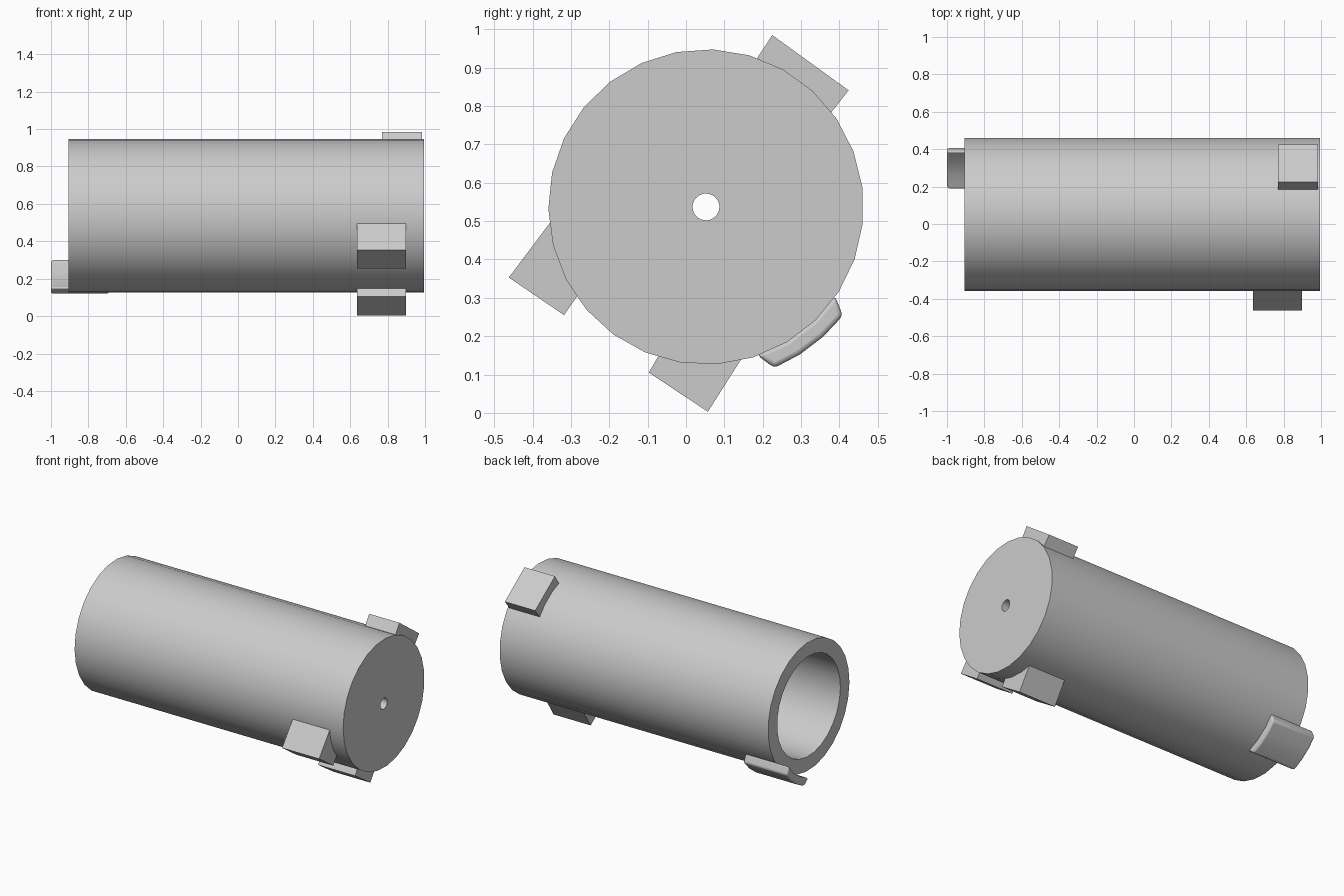
import bpy, bmesh, math

cube = bpy.data.objects.get("Cube")
if cube:
    bpy.data.objects.remove(cube, do_unlink=True)

grey = bpy.data.materials.new("light_grey")
grey.use_nodes = True
colour = (0.6, 0.6, 0.6, 1)
grey.diffuse_color = colour
grey.node_tree.nodes["Principled BSDF"].inputs["Base Color"].default_value = colour

CY, CZ, RADIUS = 0.052, 0.537, 0.411
SIDES, PHASE = 27, math.radians(7.4)


def polar(r, a):
    return CY + r * math.cos(a), CZ + r * math.sin(a)


def finish(bm, name):
    bmesh.ops.recalc_face_normals(bm, faces=bm.faces)
    mesh = bpy.data.meshes.new(name)
    bm.to_mesh(mesh)
    bm.free()
    mesh.materials.append(grey)
    obj = bpy.data.objects.new(name, mesh)
    bpy.context.collection.objects.link(obj)
    return obj


def smooth(obj, angle=30):
    bpy.ops.object.select_all(action="DESELECT")
    obj.select_set(True)
    bpy.context.view_layer.objects.active = obj
    bpy.ops.object.shade_smooth_by_angle(angle=math.radians(angle))


def extrude(name, section, x0, x1):
    """Prism along x from a (y, z) section."""
    bm = bmesh.new()
    a, b = [[bm.verts.new((x, y, z)) for y, z in section] for x in (x0, x1)]
    bm.faces.new(a)
    bm.faces.new(b)
    for i in range(len(a)):
        j = (i + 1) % len(a)
        bm.faces.new((a[i], a[j], b[j], b[i]))
    return finish(bm, name)


def arc(r, a0, a1, steps):
    return [polar(r, a0 + (a1 - a0) * i / steps) for i in range(steps + 1)]


# Hollow body: open at one end, closed at the other with a small centre hole
profile = [(-0.905, RADIUS), (0.995, RADIUS), (0.995, 0.035),
           (0.905, 0.035), (0.905, 0.32), (-0.905, 0.32)]
bm = bmesh.new()
rings = []
for x, r in profile:
    points = [polar(r, PHASE + math.tau * i / SIDES) for i in range(SIDES)]
    rings.append([bm.verts.new((x, y, z)) for y, z in points])
for k, ring in enumerate(rings):
    following = rings[(k + 1) % len(rings)]
    for i in range(SIDES):
        j = (i + 1) % SIDES
        bm.faces.new((ring[i], ring[j], following[j], following[i]))
smooth(finish(bm, "tube_body"))


# Square lugs whose inner side follows the body
def lug(name, outer, contact, x0, x1):
    a0, a1 = [math.atan2(z - CZ, y - CY) for y, z in contact]
    if abs(a1 - a0) > math.pi:
        a1 -= math.copysign(math.tau, a1 - a0)
    extrude(name, outer + arc(0.402, a1, a0, 6), x0, x1)


lug("upper_lug", [(0.225, 0.985), (0.424, 0.841)],
    [(0.184, 0.927), (0.384, 0.785)], 0.77, 0.985)
lug("front_lug", [(-0.462, 0.353), (-0.318, 0.255)],
    [(-0.36, 0.503), (-0.28, 0.31)], 0.635, 0.897)
lug("lower_lug", [(-0.097, 0.105), (0.057, 0.003)],
    [(-0.07, 0.15), (0.15, 0.14)], 0.635, 0.897)

# Curved latch tab reaching past the open end
start, end = math.radians(-71), math.radians(-34.5)
inset = math.radians(4)
section = arc(0.408, start, end, 3) + arc(0.456, end - inset, start + inset, 3)
tab = extrude("latch_tab", section, -1.0, -0.69)
bevel = tab.modifiers.new("soft_edges", "BEVEL")
bevel.width = 0.012
bevel.segments = 3
bevel.limit_method = "ANGLE"
bevel.angle_limit = math.radians(40)
smooth(tab, 40)
